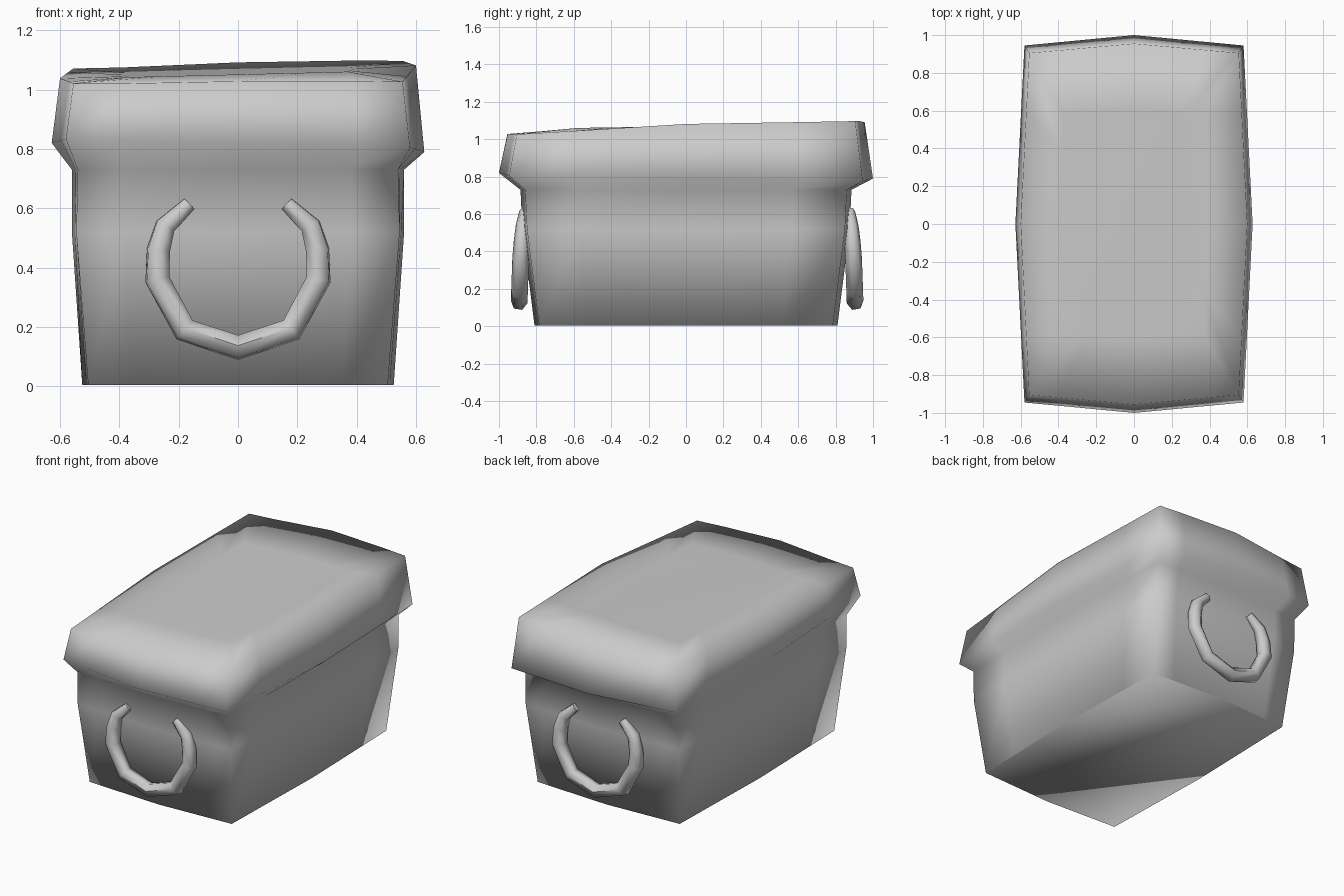
import bpy, bmesh

cube = bpy.data.objects.get("Cube")
if cube:
    bpy.data.objects.remove(cube, do_unlink=True)

grey = bpy.data.materials.new("plain_grey")
grey.use_nodes = True
grey.diffuse_color = (0.6, 0.6, 0.6, 1)
grey.node_tree.nodes["Principled BSDF"].inputs["Base Color"].default_value = grey.diffuse_color


def outline(side, cx, cy, end):
    """Bulged rectangle, counter-clockwise, with support points beside each corner."""
    tx, ty = 0.7, 0.66

    def front(t):
        return (cx * t, -(end + (cy - end) * t))

    def flank(t):
        return (side + (cx - side) * t, -cy * t)

    quarter = [front(0), front(tx), (cx, -cy), flank(ty)]
    right = quarter + [flank(0)] + [(x, -y) for x, y in quarter[:0:-1]]
    return right + [(-x, -y) for x, y in right]


def rim_height(x, y):
    """Slightly warped height of the lid's top edge."""
    u, v = x / 0.55, y / 0.9
    along = 1.06 + 0.02 * u + 0.03 * v
    corner = abs(u * v)
    return along + 0.005 * u * v - 0.006 * corner - 0.012 * u * corner


# Box body and lid share one smooth shell, built as stacked rings
bm = bmesh.new()
levels = [
    (0.005, (0.525, 0.505, 0.785, 0.81)),
    (0.52, (0.56, 0.545, 0.85, 0.875)),
    (0.73, (0.56, 0.54, 0.86, 0.885)),
]
rings = [[bm.verts.new((x, y, z)) for x, y in outline(*size)] for z, size in levels]
rings.append([bm.verts.new((x, y, 0.805 - 0.024 * x - 0.015 * y))
              for x, y in outline(0.628, 0.58, 0.945, 1.0)])
rings.append([bm.verts.new((x, y, rim_height(x, y)))
              for x, y in outline(0.6, 0.555, 0.905, 0.955)])
rings.append([bm.verts.new((x, y, 1.06 + 0.025 * x + 0.015 * y))
              for x, y in outline(0.39, 0.37, 0.58, 0.6)])
for low, high in zip(rings, rings[1:]):
    for i in range(len(low)):
        j = (i + 1) % len(low)
        bm.faces.new((low[i], low[j], high[j], high[i]))
bm.faces.new(rings[-1])
bm.faces.new(rings[0][::-1])
bmesh.ops.recalc_face_normals(bm, faces=bm.faces)
for face in bm.faces:
    face.smooth = True
mesh = bpy.data.meshes.new("box_and_lid")
bm.to_mesh(mesh)
bm.free()
mesh.materials.append(grey)
bpy.context.collection.objects.link(bpy.data.objects.new("box_and_lid", mesh))

# Open ring handles on both ends: x, distance out, z, thickness factor
half = [(0.165, 0.865, 0.615, 0.6), (0.245, 0.872, 0.54, 0.85), (0.268, 0.878, 0.46, 0.95),
        (0.272, 0.884, 0.36, 1.0), (0.18, 0.89, 0.19, 1.0)]
path = [(-x, d, z, r) for x, d, z, r in half] + [(0, 0.892, 0.13, 1.0)] + half[::-1]
for name, sign, shift in (("front_handle", -1, 0), ("back_handle", 1, 0.012)):
    curve = bpy.data.curves.new(name, "CURVE")
    curve.dimensions = "3D"
    curve.bevel_depth = 0.045
    curve.bevel_resolution = 1
    curve.use_fill_caps = True
    spline = curve.splines.new("POLY")
    spline.points.add(len(path) - 1)
    for point, (x, d, z, r) in zip(spline.points, path):
        point.co = (x, sign * (d + shift), z, 1)
        point.radius = r
    curve.materials.append(grey)
    handle = bpy.data.objects.new(name, curve)
    bpy.context.collection.objects.link(handle)
    bpy.ops.object.select_all(action="DESELECT")
    handle.select_set(True)
    bpy.context.view_layer.objects.active = handle
    bpy.ops.object.convert(target="MESH")
    bpy.ops.object.shade_smooth_by_angle(angle=1.1)
